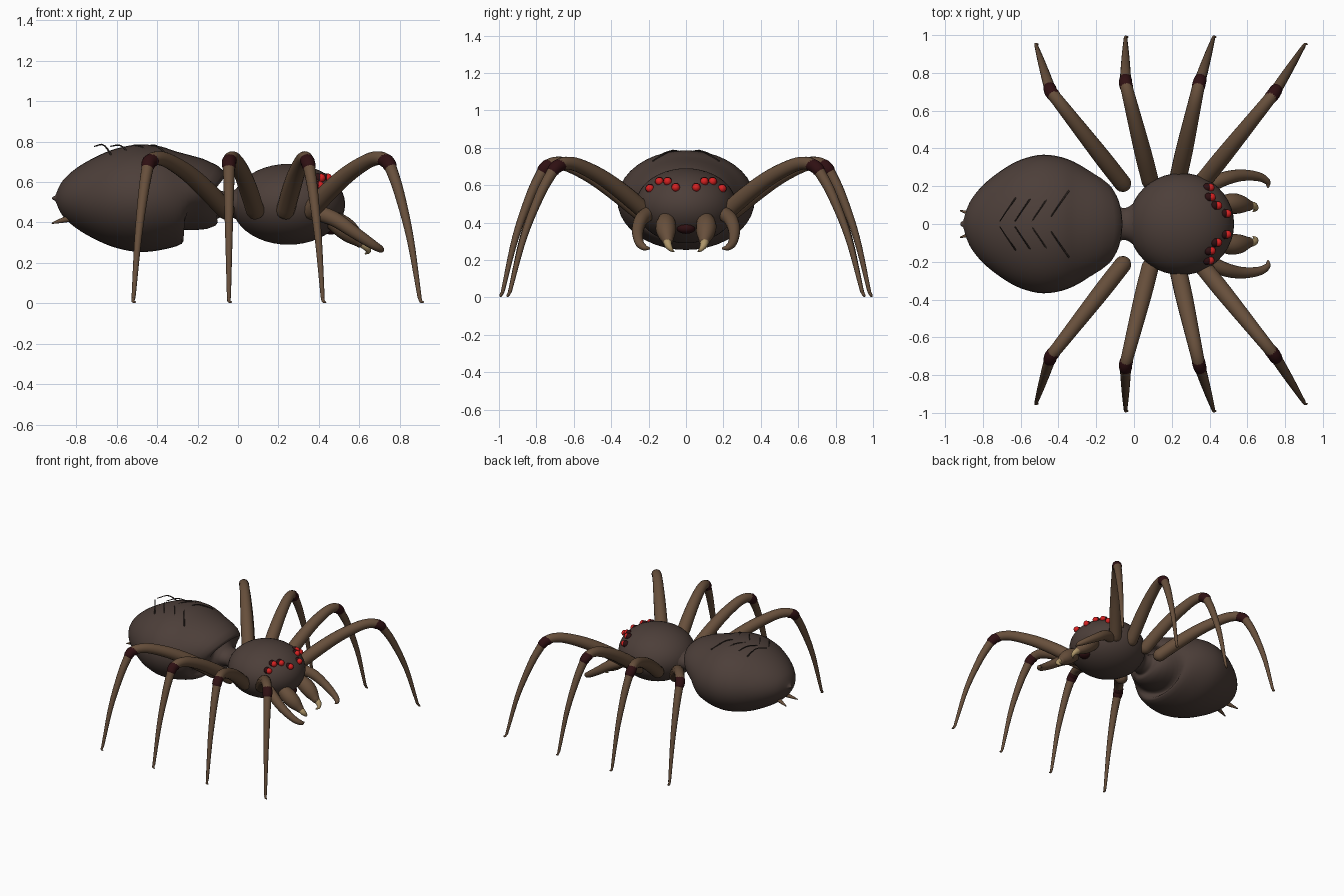
import bpy, bmesh, math
from mathutils import Vector

cube = bpy.data.objects.get("Cube")
if cube:
    bpy.data.objects.remove(cube, do_unlink=True)


def material(name, rgb):
    m = bpy.data.materials.new(name)
    m.use_nodes = True
    m.diffuse_color = (*rgb, 1)
    m.node_tree.nodes["Principled BSDF"].inputs["Base Color"].default_value = (*rgb, 1)
    return m


BODY = material("dark brown", (.073, .049, .041))
LEG = material("leg brown", (.135, .078, .044))
BAND = material("dark maroon", (.028, .005, .006))
EYE = material("eye red", (.68, .015, .015))
FANG = material("fang tan", (.42, .3, .14))
HAIR = material("hair brown", (.03, .021, .017))


def finish(bm, name, mat):
    bmesh.ops.recalc_face_normals(bm, faces=bm.faces)
    me = bpy.data.meshes.new(name)
    bm.to_mesh(me)
    bm.free()
    me.materials.append(mat)
    for p in me.polygons:
        p.use_smooth = True
    ob = bpy.data.objects.new(name, me)
    bpy.context.collection.objects.link(ob)
    return ob


def smooth_path(pts, steps):
    """Catmull-Rom through (x, y, z, radius) points."""
    p = [Vector(q) for q in pts]
    p = [p[0] * 2 - p[1]] + p + [p[-1] * 2 - p[-2]]
    out = []
    for i in range(1, len(p) - 2):
        a, b, c, d = p[i - 1:i + 3]
        for k in range(steps):
            t = k / steps
            out.append((b * 2 + (c - a) * t + (a * 2 - b * 5 + c * 4 - d) * t * t
                        + (b * 3 - a - c * 3 + d) * t ** 3) * .5)
    return out + [p[-2]]


def tube(name, pts, mat, sides=16, steps=5, squash=1, lift=0):
    """Tapered tube with rounded ends along a smooth path."""
    path = smooth_path(pts, steps)
    pos = [q.xyz for q in path]
    last = len(pos) - 1
    tan = [(pos[min(i + 1, last)] - pos[max(i - 1, 0)]).normalized() for i in range(last + 1)]
    caps = [math.radians(a) for a in (10, 35, 65)]
    rings = [(pos[0] - tan[0] * path[0].w * math.cos(a), tan[0], path[0].w * math.sin(a)) for a in caps]
    rings += [(pos[i], tan[i], max(path[i].w, .001)) for i in range(last + 1)]
    rings += [(pos[-1] + tan[-1] * path[-1].w * math.cos(a), tan[-1], path[-1].w * math.sin(a))
              for a in reversed(caps)]
    bm = bmesh.new()
    u, old, loops = tan[0].orthogonal().normalized(), tan[0], []
    for c, t, r in rings:
        u = old.rotation_difference(t) @ u
        v, old = t.cross(u), t
        loop = []
        for k in range(sides):
            a = math.tau * k / sides
            co = c + (u * math.cos(a) + v * math.sin(a)) * r
            loop.append(bm.verts.new((co.x, co.y, co.z * squash + lift)))
        loops.append(loop)
    for a, b in zip(loops, loops[1:]):
        for k in range(sides):
            n = (k + 1) % sides
            bm.faces.new((a[k], a[n], b[n], b[k]))
    bm.faces.new(loops[0])
    bm.faces.new(loops[-1])
    return finish(bm, name, mat)


def ball(name, centre, radii, mat, seg=20):
    bm = bmesh.new()
    bmesh.ops.create_uvsphere(bm, u_segments=seg, v_segments=seg // 2 + 2, radius=1)
    for v in bm.verts:
        v.co = Vector(centre) + Vector([a * b for a, b in zip(v.co, radii)])
    return finish(bm, name, mat)


# Body: flattened abdomen running into the waist, then the head
profile = [(-.905, .015), (-.87, .115), (-.8, .205), (-.7, .285), (-.6, .34), (-.48, .367), (-.35, .343),
           (-.23, .275), (-.15, .19), (-.11, .11), (-.08, .09), (-.03, .09), (.04, .15)]
tube("abdomen", [(x, 0, -.04 if x > -.2 else 0, r) for x, r in profile], BODY, 40, 4, .725, .52)
HEAD, SIZE = (.25, 0, .49), (.28, .27, .2)
ball("head", HEAD, SIZE, BODY, 40)
ball("mouth", (.46, 0, .37), (.04, .05, .03), BAND)


def head_x(y, z):
    k = 1 - (y / SIZE[1]) ** 2 - ((z - HEAD[2]) / SIZE[2]) ** 2
    return HEAD[0] + SIZE[0] * math.sqrt(max(k, 0))


# Legs: base, knee and foot seen from above, with shared height profiles
LEGS = {"front_leg": ((.36, .22), (.74, .69), (.905, .952)),
        "second_leg": ((.235, .25), (.345, .745), (.422, .99)),
        "third_leg": ((.085, .23), (-.045, .745), (-.045, .99)),
        "back_leg": ((-.06, .215), (-.44, .70), (-.52, .952))}
UPPER = [(0, .46, .046), (.25, .56, .046), (.5, .645, .042), (.75, .705, .037), (.9, .718, .034), (1, .7, .032)]
LOWER = [(.13, .655, .029), (.36, .54, .025), (.68, .32, .018), (.96, .03, .01)]

for side, s in (("left", 1), ("right", -1)):
    for name, (base, knee, foot) in LEGS.items():
        b, k, f = (Vector((x, y * s)) for x, y in (base, knee, foot))
        pts = [(*b.lerp(k, t), z, r) for t, z, r in UPPER]
        pts += [(*k.lerp(f, t), z, r) for t, z, r in LOWER]
        tube(f"{side}_{name}", pts, LEG)
        tube(f"{side}_{name}_foot", [(*k.lerp(f, .96), .03, .009), (*f, .01, .008),
                                     (f.x + .01, f.y, .006, .005)], LEG, 8, 2)
        band = [(*b.lerp(k, .96), .708, .035), (*k, .7, .035), (*k.lerp(f, .07), .681, .034)]
        tube(f"{side}_{name}_knee_band", band, BAND, 16, 2)

    # Eyes in dark sockets
    for i, (y, z) in enumerate([(.055, .588), (.098, .62), (.142, .62), (.193, .583)]):
        x = head_x(y, z)
        ball(f"{side}_eye_{i + 1}", (x + .008, y * s, z), (.022,) * 3, EYE, 14)
        ball(f"{side}_eye_socket_{i + 1}", (x - .008, y * s, z), (.024,) * 3, BAND, 14)

    # Jaws, fangs and feelers
    tube(f"{side}_jaw", [(.44, .1 * s, .43, .04), (.51, .108 * s, .385, .054), (.56, .105 * s, .345, .05),
                         (.605, .098 * s, .305, .03)], LEG)
    tube(f"{side}_fang", [(.605, .1 * s, .305, .024), (.635, .095 * s, .28, .02), (.645, .08 * s, .257, .012),
                          (.63, .065 * s, .245, .003)], FANG, 12)
    tube(f"{side}_feeler", [(.39, .2 * s, .45, .04), (.48, .24 * s, .415, .037), (.57, .258 * s, .355, .031),
                            (.66, .25 * s, .295, .024), (.705, .225 * s, .268, .017),
                            (.71, .198 * s, .262, .007)], LEG)

    # Spinnerets and back bristles
    tube(f"{side}_spinneret", [(-.79, .04 * s, .43, .02), (-.86, .055 * s, .413, .014),
                               (-.918, .07 * s, .397, .004)], LEG, 10)
    for i, (x, end) in enumerate([(-.71, .685), (-.63, .725), (-.54, .74), (-.455, .73)]):
        tube(f"{side}_bristle_{i + 1}", [(x, .015 * s, .777, .003), (x + .05, .09 * s, .78, .004),
                                         (x + .11, .175 * s, end, .005)], HAIR, 6, 4)
